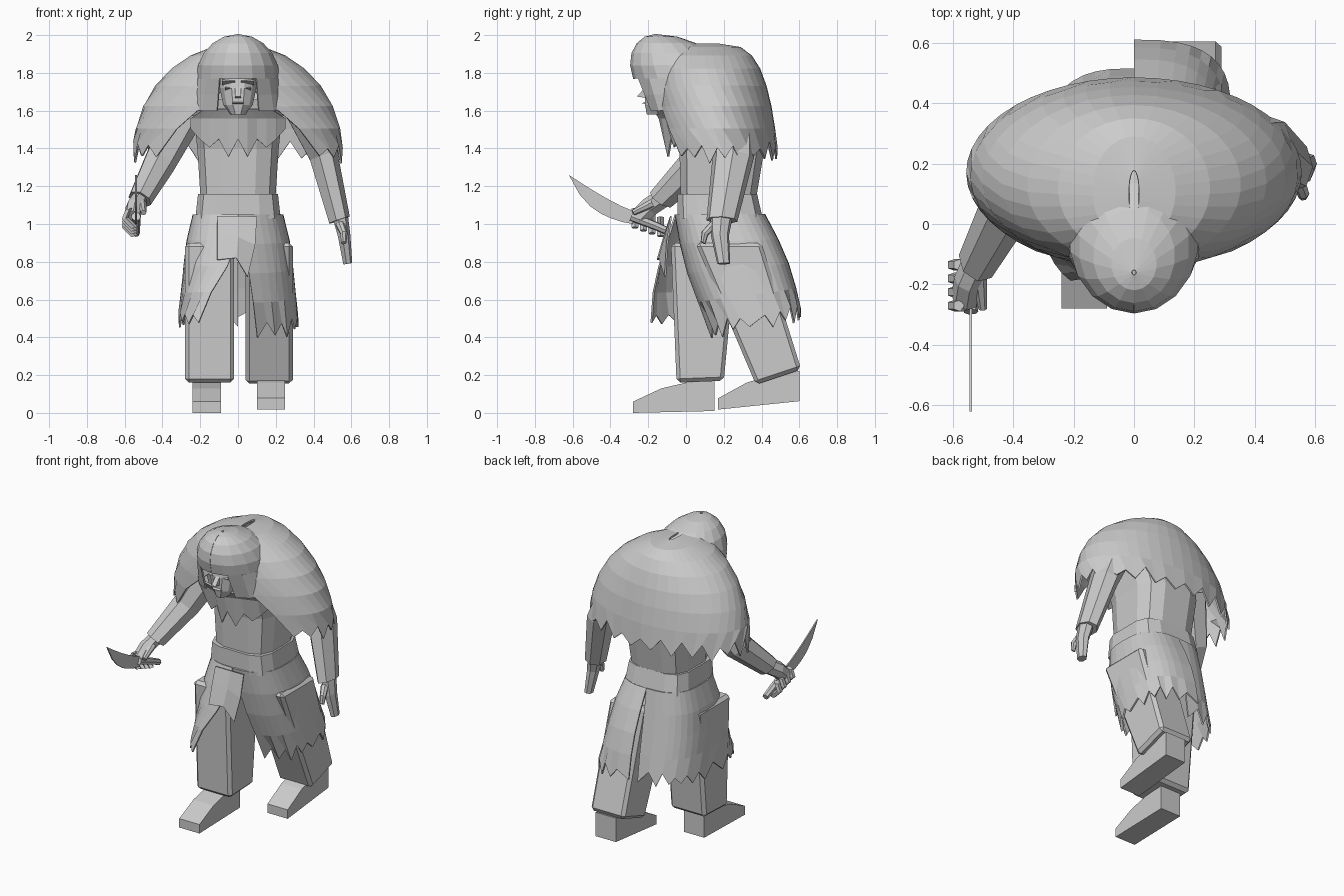
import bpy, bmesh, random
from math import sin, cos, pi
from mathutils import Vector

random.seed(4)
if "Cube" in bpy.data.objects:
    bpy.data.objects.remove(bpy.data.objects["Cube"])

shade = (.6, .6, .6, 1)
grey = bpy.data.materials.new("plain_grey")
grey.use_nodes = True
grey.diffuse_color = shade
grey.node_tree.nodes["Principled BSDF"].inputs["Base Color"].default_value = shade


def finish(name, bm, thick=0, bevel=0):
    bmesh.ops.recalc_face_normals(bm, faces=bm.faces)
    mesh = bpy.data.meshes.new(name)
    bm.to_mesh(mesh)
    bm.free()
    mesh.materials.append(grey)
    part = bpy.data.objects.new(name, mesh)
    bpy.context.collection.objects.link(part)
    if thick:
        shell = part.modifiers.new("thickness", 'SOLIDIFY')
        shell.thickness, shell.offset = thick, 0
    if bevel:
        chamfer = part.modifiers.new("chamfer", 'BEVEL')
        chamfer.width, chamfer.segments = bevel, 1


def skin(name, rows, solid=False, **extra):
    """Join rows of points with quads; a solid is closed around and capped."""
    bm = bmesh.new()
    grid = [[bm.verts.new(point) for point in row] for row in rows]
    count = len(grid[0])
    for upper, lower in zip(grid, grid[1:]):
        for i in range(count if solid else count - 1):
            j = (i + 1) % count
            bm.faces.new((upper[i], upper[j], lower[j], lower[i]))
    if solid:
        bm.faces.new(grid[0])
        bm.faces.new(grid[-1])
    finish(name, bm, **extra)


def mix(start, end, f):
    return start + (end - start) * f


def signed_power(value, power):
    return abs(value) ** power * (1 if value >= 0 else -1)


def oval(angle, z, middle, half_width, depth, power):
    """Point on a boxy oval; angle zero is at the back."""
    return Vector((half_width * signed_power(sin(angle), power),
                   middle + depth * signed_power(cos(angle), power), z))


def drape(name, rows, cols, shape, jag=0, tilt=0, power=1):
    """Cloth whose rows follow shape(f) = z, middle y, half width, depth, first and last angle."""
    grid = []
    for k in range(rows + 1):
        f = k / rows
        z, middle, half_width, depth, first, last = shape(f)
        row = []
        for i in range(cols + 1):
            angle = mix(first, last, i / cols)
            point = oval(angle, z, middle, half_width, depth, power)
            point.z += tilt * f * cos(angle)
            if k == rows:
                point.z += jag * random.uniform(.3, 1) * (1 if i % 2 else -1)
            row.append(point)
        grid.append(row)
    skin(name, grid, thick=.01)


def barrel(name, levels, power=.6, sides=12):
    """Solid of boxy oval levels: z, middle y, half width, depth."""
    angles = [2 * pi * (i + .5) / sides for i in range(sides)]
    skin(name, [[oval(angle, *level, power) for angle in angles] for level in levels], solid=True)


def limb(name, path, thick_start, thick_end, flat=1, sides=7):
    """Tapering tube along a path, wider fore and aft by the factor flat."""
    path = [Vector(point) for point in path]
    way = (path[-1] - path[0]).normalized()
    across = way.cross(Vector((0, 1, 0))).normalized()
    fore = across.cross(way) * flat
    rows = []
    for k, point in enumerate(path):
        radius = mix(thick_start, thick_end, k / (len(path) - 1))
        turns = [2 * pi * i / sides for i in range(sides)]
        rows.append([point + (across * cos(turn) + fore * sin(turn)) * radius for turn in turns])
    skin(name, rows, solid=True)


def prism(name, x, width, outline, bevel=0):
    """Side outline of (y, z) points given a width in x."""
    skin(name, [[(x + side * width / 2, y, z) for y, z in outline] for side in (-1, 1)],
         solid=True, bevel=bevel)


# Feet share one outline; the left one trails behind, heel up
sole = [(-.28, 0), (-.28, .06), (-.13, .13), (0, .16), (.15, .17), (.15, .01)]
for label, x, back, pitch in (("right", -.165, 0, 0), ("left", .175, .45, .08)):
    prism(label + "_foot", x, .15, [(y + back, z + pitch * (y + .5)) for y, z in sole])

# Trouser legs
prism("right_leg", -.15, .26, [(-.08, .9), (-.05, .16), (.2, .17), (.27, .9)], bevel=.02)
prism("left_leg", .165, .25, [(.05, .9), (.37, .15), (.61, .23), (.4, .9)], bevel=.02)

# Torso and belt
barrel("torso", [(1.1, .17, .2, .2), (1.4, .19, .22, .23), (1.66, .13, .25, .23)])
barrel("belt", [(1.03, .18, .23, .23), (1.16, .165, .215, .215)], power=.5)


# Ragged skirt in two halves, one swung forward and one back
def right_half(f):
    opening = pi - max(0, f - .4)
    return mix(1.05, .5, f), mix(.18, .14, f), mix(.235, .31, f ** .6), mix(.235, .37, f), -opening, 0


def left_half(f):
    bulge = .03 * sin(pi * f)
    return mix(1.05, .48, f), mix(.18, .37, f), mix(.235, .315, f ** .6), .235 + bulge, 0, pi - f / 5


drape("right_skirt", 4, 18, right_half, jag=.05, power=.7)
drape("left_skirt", 4, 18, left_half, jag=.05, tilt=.05, power=.7)
skin("front_flap", [[(x, -.08, 1.04) for x in (-.11, 0, .1)],
                    [(-.11, -.11, .95), (0, -.11, .93), (.09, -.1, .89)],
                    [(-.11, -.15, .81), (-.01, -.14, .82), (.05, -.11, .72)]], thick=.01)

# Left arm, hanging
limb("left_sleeve", [(.33, .22, 1.62), (.45, .25, 1.36), (.535, .19, 1.02)], .1, .06, flat=1.4)
limb("left_hand", [(.535, .19, 1.06), (.56, .18, .94), (.58, .2, .79)], .045, .025, flat=1.4)
limb("left_thumb", [(.54, .15, 1), (.56, .1, .95), (.56, .09, .9)], .025, .015)

# Right arm, reaching forward with curled fingers
limb("right_sleeve", [(-.28, .18, 1.6), (-.42, .06, 1.32), (-.52, -.13, 1.13)], .11, .065, flat=1.1)
limb("right_hand", [(-.51, -.1, 1.15), (-.55, -.19, 1.09), (-.56, -.25, 1.03)], .045, .045, flat=1.2)
limb("right_thumb", [(-.51, -.18, 1.11), (-.5, -.28, 1.06)], .025, .015)
for k, label in enumerate(("index", "middle", "ring", "little")):
    grip = Vector((-.6, -.27, 1.03)) + k * Vector((0, .045, -.015))
    limb("right_" + label + "_finger",
         [grip + Vector((.02, 0, .05)), grip, grip + Vector((.05, 0, -.05))], .02, .02, sides=5)


# Curved knife, its blade tapering to a raised point
def blade_point(f, edge):
    height = .07 * (1 + f) * (1 - f ** 4) * edge
    return mix(-.28, -.62, f), mix(1.07, 1.26, f ** 1.2) - height


steps = [i / 6 for i in range(7)]
prism("knife_blade", -.54, .008,
      [blade_point(f, 0) for f in steps] + [blade_point(f, 1) for f in reversed(steps[:-1])])
limb("knife_handle", [(-.54, -.29, 1.04), (-.54, -.16, .99), (-.54, -.07, .95)], .025, .02)

# Head with simple features
barrel("head", [(1.58, -.12, .04, .09), (1.63, -.1, .08, .12), (1.72, -.09, .1, .13),
                (1.86, -.08, .09, .12)], power=.8)
prism("nose", 0, .03, [(-.2, 1.74), (-.26, 1.675), (-.2, 1.665)])
prism("mouth", 0, .06, [(-.2, 1.65), (-.235, 1.64), (-.2, 1.63)])
for side, label in ((-1, "right"), (1, "left")):
    prism(label + "_brow", side * .05, .07, [(-.18, 1.765), (-.23, 1.755), (-.18, 1.735)])
    prism(label + "_eye", side * .05, .035, [(-.18, 1.73), (-.215, 1.72), (-.18, 1.7)])


# Hood crown, hood sides framing the face, and the domed shoulder cloak
def crown(f):
    turn = f * pi / 2 + .03 * (1 - f)
    return mix(1.77, 2, cos(turn)), mix(-.16, -.02, f), .22 * sin(turn), .255 * sin(turn), -pi, pi


def hood_side(f):
    opening = pi - .45
    return mix(1.77, 1.6, f), -.02, mix(.22, .25, f), mix(.255, .18, f), -opening, opening


def cloak(f):
    turn = f * pi / 2 + .03 * (1 - f)
    opening = pi - 1.8 * max(0, f - .5)
    return (mix(1.38, 1.95, cos(turn)), mix(.1, .17, f), .55 * sin(turn),
            .31 * sin(turn) ** .4, -opening, opening)


drape("hood_crown", 5, 18, crown)
drape("hood_sides", 2, 14, hood_side)
drape("shoulder_cloak", 7, 34, cloak, jag=.06)

# Pointed scarf on the chest
columns = [i / 20 for i in range(-5, 6)]
hem = [1.45 if i % 2 else 1.35 + 2.5 * x * x for i, x in enumerate(columns)]
skin("scarf", [[(x * .7, abs(x) / 5 - .17, 1.61) for x in columns],
               [(x, abs(x) / 3 - .14, 1.56) for x in columns],
               [(x, abs(x) / 3 - .11, z) for x, z in zip(columns, hem)]], thick=.01)
